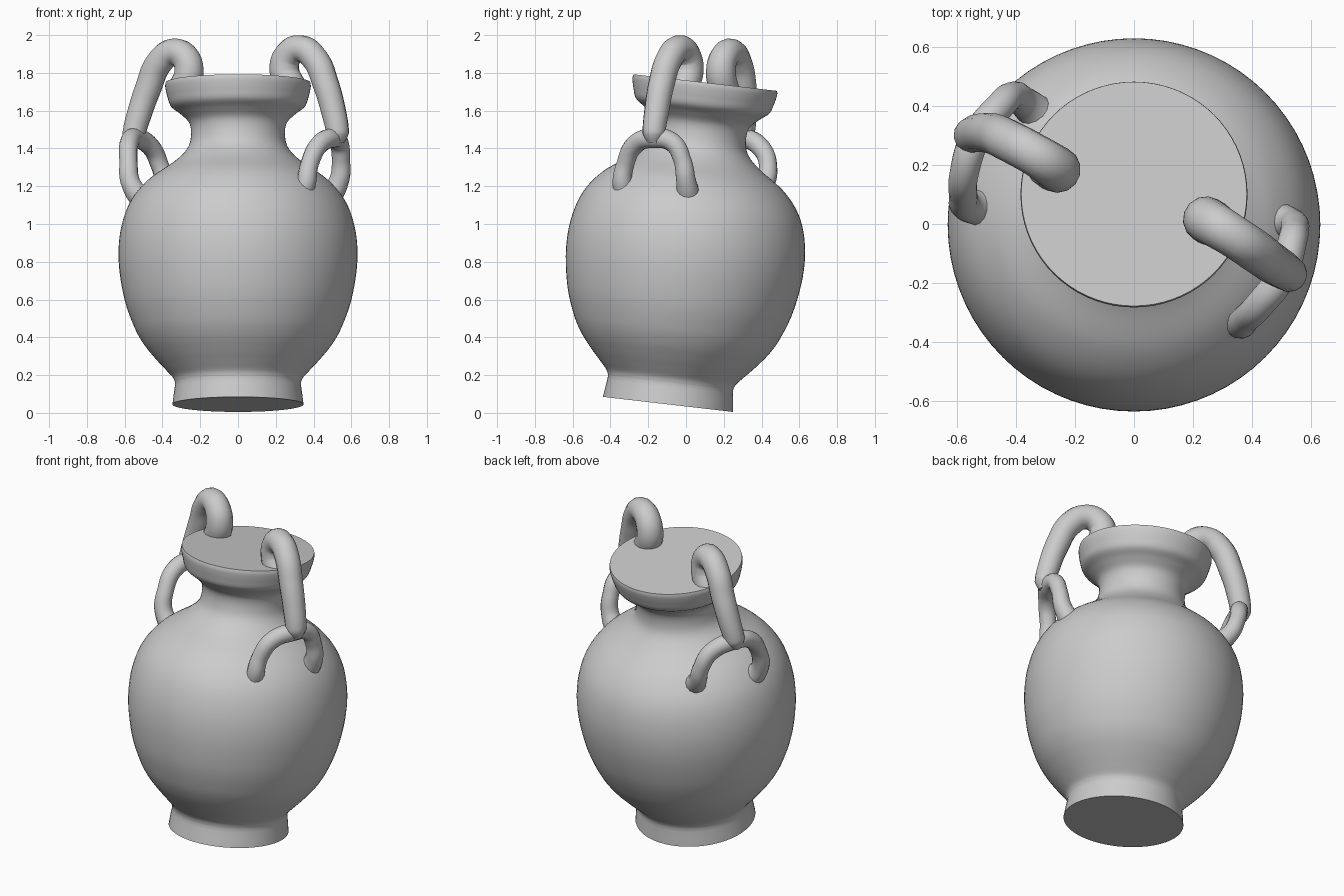
import bpy, bmesh, math
from mathutils import Matrix, Vector

cube = bpy.data.objects.get("Cube")
if cube:
    bpy.data.objects.remove(cube, do_unlink=True)

clay = bpy.data.materials.new("grey clay")
clay.use_nodes = True
COLOUR = (0.6, 0.6, 0.6, 1)
clay.diffuse_color = COLOUR
clay.node_tree.nodes["Principled BSDF"].inputs["Base Color"].default_value = COLOUR


def smooth(ob, angle):
    bpy.ops.object.select_all(action="DESELECT")
    ob.select_set(True)
    bpy.context.view_layer.objects.active = ob
    bpy.ops.object.shade_smooth_by_angle(angle=math.radians(angle))


def tube(name, points, radius, radii):
    """Round tube through the points, returned as a mesh object."""
    cu = bpy.data.curves.new(name, "CURVE")
    cu.dimensions = "3D"
    cu.resolution_u = 8
    cu.bevel_depth = radius
    cu.bevel_resolution = 5
    cu.use_fill_caps = True
    sp = cu.splines.new("BEZIER")
    sp.bezier_points.add(len(points) - 1)
    for bp, p, r in zip(sp.bezier_points, points, radii):
        bp.co = p
        bp.handle_left_type = bp.handle_right_type = "AUTO"
        bp.radius = r
    path = bpy.data.objects.new(name + "_path", cu)
    bpy.context.collection.objects.link(path)
    bpy.context.view_layer.update()
    ev = path.evaluated_get(bpy.context.evaluated_depsgraph_get())
    me = bpy.data.meshes.new_from_object(ev)
    bpy.data.objects.remove(path, do_unlink=True)
    me.materials.clear()
    me.materials.append(clay)
    ob = bpy.data.objects.new(name, me)
    bpy.context.collection.objects.link(ob)
    smooth(ob, 60)


def lathe(name, profile, steps=72):
    """Spin a radius/height profile, closing both ends with flat discs."""
    bm = bmesh.new()
    rings = []
    for r, h in profile:
        rings.append([bm.verts.new((r * math.cos(a), r * math.sin(a), h))
                      for a in (2 * math.pi * i / steps for i in range(steps))])
    for lo, hi in zip(rings, rings[1:]):
        for i in range(steps):
            j = (i + 1) % steps
            bm.faces.new((lo[i], lo[j], hi[j], hi[i]))
    bm.faces.new(rings[0][::-1])
    bm.faces.new(rings[-1])
    me = bpy.data.meshes.new(name)
    bm.to_mesh(me)
    bm.free()
    me.materials.append(clay)
    ob = bpy.data.objects.new(name, me)
    bpy.context.collection.objects.link(ob)
    return ob


def sample(points, n=6):
    """Catmull-Rom samples through profile points."""
    pts = [Vector(p) for p in points]
    pts = [pts[0]] + pts + [pts[-1]]
    out = []
    for a, b, c, d in zip(pts, pts[1:], pts[2:], pts[3:]):
        for k in range(n):
            t = k / n
            out.append(0.5 * (2 * b + (c - a) * t + (2 * a - 5 * b + 4 * c - d) * t**2
                              + (3 * b - 3 * c + d - a) * t**3))
    return out + [pts[-1]]


# Leaning vessel: foot, belly, shoulder, neck and closed lip
foot = [(0.347, 0), (0.341, 0.05), (0.335, 0.09)]
body = [(0.333, 0.115), (0.345, 0.145), (0.385, 0.19), (0.44, 0.25), (0.5, 0.325),
        (0.55, 0.415), (0.601, 0.56), (0.631, 0.75), (0.623, 0.92), (0.575, 1.07),
        (0.48, 1.19), (0.34, 1.29), (0.27, 1.36), (0.249, 1.43), (0.258, 1.5),
        (0.305, 1.55), (0.355, 1.59), (0.374, 1.64), (0.385, 1.69), (0.383, 1.715)]
vase = lathe("vase_body", foot + [tuple(p) for p in sample(body)])
vase.data.transform(Matrix.Translation((0, -0.095, 0.045)) @ Matrix.Rotation(math.radians(-6.6), 4, "X"))
smooth(vase, 40)

# Each handle: a hook curling over the lip, standing on a forked arch
handles = {
    "left": (
        [(0.285, -0.01, 1.72), (0.245, 0.015, 1.82), (0.27, 0.0, 1.9), (0.335, -0.04, 1.927),
         (0.41, -0.09, 1.87), (0.465, -0.13, 1.74), (0.505, -0.155, 1.6), (0.527, -0.17, 1.48),
         (0.525, -0.17, 1.43)],
        [(0.3, -0.28, 1.1), (0.355, -0.335, 1.2), (0.38, -0.32, 1.32), (0.43, -0.27, 1.42),
         (0.505, -0.17, 1.455), (0.535, -0.07, 1.43), (0.545, -0.02, 1.34), (0.535, 0.0, 1.23),
         (0.45, 0.02, 1.1)]),
    "right": (
        [(-0.3, 0.205, 1.7), (-0.26, 0.185, 1.8), (-0.28, 0.2, 1.88), (-0.345, 0.24, 1.909),
         (-0.42, 0.28, 1.85), (-0.475, 0.305, 1.72), (-0.52, 0.31, 1.59), (-0.552, 0.3, 1.47),
         (-0.555, 0.29, 1.42)],
        [(-0.46, 0.06, 1.08), (-0.565, 0.06, 1.21), (-0.58, 0.1, 1.33), (-0.575, 0.18, 1.43),
         (-0.54, 0.29, 1.455), (-0.455, 0.4, 1.4), (-0.41, 0.435, 1.3), (-0.375, 0.415, 1.21),
         (-0.29, 0.34, 1.12)]),
}
for side, (hook_path, arch_path) in handles.items():
    tube(side + "_handle_hook", hook_path, 0.072,
         [1.1, 1.1, 1.05, 1, 1, 0.97, 0.92, 0.85, 0.5])
    tube(side + "_handle_arch", arch_path, 0.048,
         [1.5, 1.1, 1, 1.05, 1.1, 1.05, 1, 1.1, 1.5])
